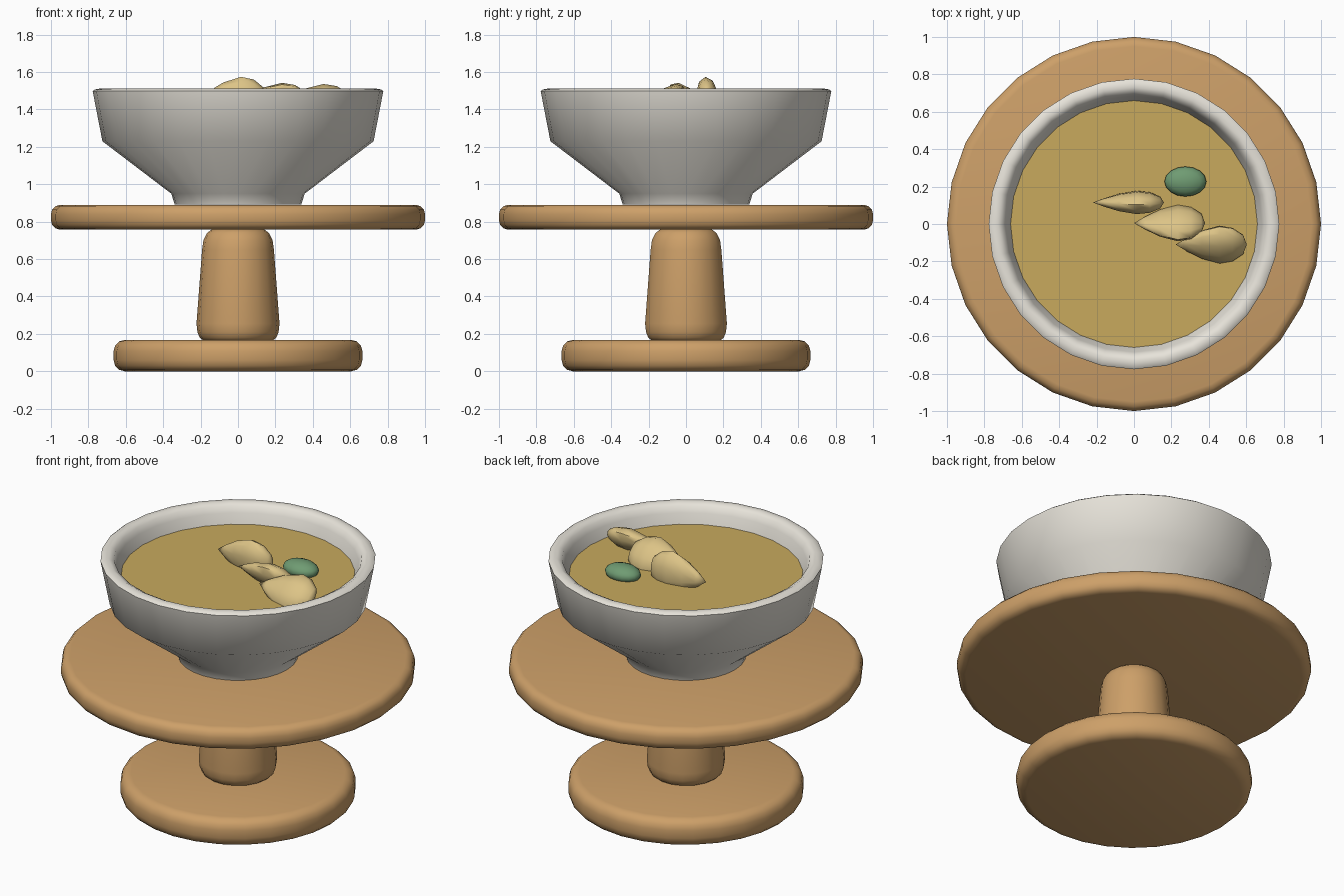
import bpy, bmesh, math
from mathutils import Matrix

if "Cube" in bpy.data.objects:
    bpy.data.objects.remove(bpy.data.objects["Cube"])


def material(name, rgb):
    m = bpy.data.materials.new(name)
    m.diffuse_color = (*rgb, 1)
    m.use_nodes = True
    m.node_tree.nodes["Principled BSDF"].inputs["Base Color"].default_value = m.diffuse_color
    return m


wood = material("wood", (0.61, 0.35, 0.14))
ceramic = material("ceramic", (0.80, 0.77, 0.70))
broth = material("broth", (0.58, 0.40, 0.11))
dough = material("dough", (0.72, 0.55, 0.24))
leaf = material("leaf", (0.16, 0.33, 0.17))


def lathe(name, profile, sides, mat, matrix=None, angle=48):
    """Revolve (radius, height) points about z; radius 0 makes a pole."""
    bm = bmesh.new()
    rings = []
    for r, z in profile:
        if r == 0:
            rings.append([bm.verts.new((0, 0, z))] * sides)
        else:
            rings.append([bm.verts.new((r * math.cos(2 * math.pi * i / sides),
                                        r * math.sin(2 * math.pi * i / sides), z))
                          for i in range(sides)])
    for a, b in zip(rings, rings[1:]):
        for i in range(sides):
            j = (i + 1) % sides
            bm.faces.new(list(dict.fromkeys((a[i], a[j], b[j], b[i]))))
    if matrix:
        bm.transform(matrix)
    bmesh.ops.recalc_face_normals(bm, faces=bm.faces)
    me = bpy.data.meshes.new(name)
    bm.to_mesh(me)
    bm.free()
    me.materials.append(mat)
    ob = bpy.data.objects.new(name, me)
    bpy.context.collection.objects.link(ob)
    bpy.ops.object.select_all(action='DESELECT')
    ob.select_set(True)
    bpy.context.view_layer.objects.active = ob
    bpy.ops.object.shade_smooth_by_angle(angle=math.radians(angle))
    return ob


def rounded_disc(name, radius, z0, z1, bevel, sides):
    """Flat disc with a rounded rim."""
    arc = [(bevel * math.sin(t), bevel * math.cos(t))
           for t in (0, math.pi / 6, math.pi / 3, math.pi / 2)]
    low = [(radius - bevel + s, z0 + bevel - c) for s, c in arc]
    high = [(radius - bevel + s, z1 - bevel + c) for s, c in reversed(arc)]
    lathe(name, [(0, z0)] + low + high + [(0, z1)], sides, wood)


# Wooden stand
rounded_disc("stand_base", 0.665, 0.0, 0.168, 0.06, 28)
rounded_disc("stand_top", 1.0, 0.757, 0.89, 0.05, 28)
lathe("stand_column", [(0, 0.155), (0.18, 0.16), (0.205, 0.18), (0.217, 0.21),
                       (0.222, 0.255), (0.192, 0.65), (0.185, 0.70),
                       (0.165, 0.74), (0.135, 0.762), (0, 0.765)], 18, wood)

# Bowl: outside, rim, inside
lathe("bowl", [(0, 0.892), (0.338, 0.892), (0.357, 0.95), (0.725, 1.23),
               (0.777, 1.498), (0.765, 1.507), (0.73, 1.513), (0.70, 1.497),
               (0.685, 1.46), (0.66, 1.40), (0.63, 1.27), (0.29, 1.0),
               (0, 0.98)], 28, ceramic)

# Soup surface
lathe("soup", [(0, 1.40), (0.66, 1.40)], 28, broth)

# Dumplings: flattened teardrops, tip towards -x, each rolled differently
teardrop = [(0, -0.19), (0.36, -0.13), (0.75, -0.05), (1, 0.045),
            (0.88, 0.115), (0.52, 0.17), (0, 0.19)]
for i, (x, y, z, roll) in enumerate([(-0.03, 0.115, 1.45, 5),
                                     (0.19, 0.005, 1.445, 45),
                                     (0.413, -0.11, 1.443, -50)]):
    mat = (Matrix.Translation((x, y, z))
           @ Matrix.Rotation(math.radians(roll), 4, 'X')
           @ Matrix.Rotation(math.pi / 2, 4, 'Y')
           @ Matrix.Diagonal((0.125, 0.062, 1, 1)))
    lathe(f"dumpling_{i + 1}", teardrop, 10, dough, mat, 60)

# Green leaf floating in the soup
ball = [(math.sin(math.pi * k / 8) if 0 < k < 8 else 0, -math.cos(math.pi * k / 8))
        for k in range(9)]
lathe("green_leaf", ball, 16, leaf,
      Matrix.Translation((0.275, 0.227, 1.42)) @ Matrix.Diagonal((0.112, 0.08, 0.05, 1)), 60)
